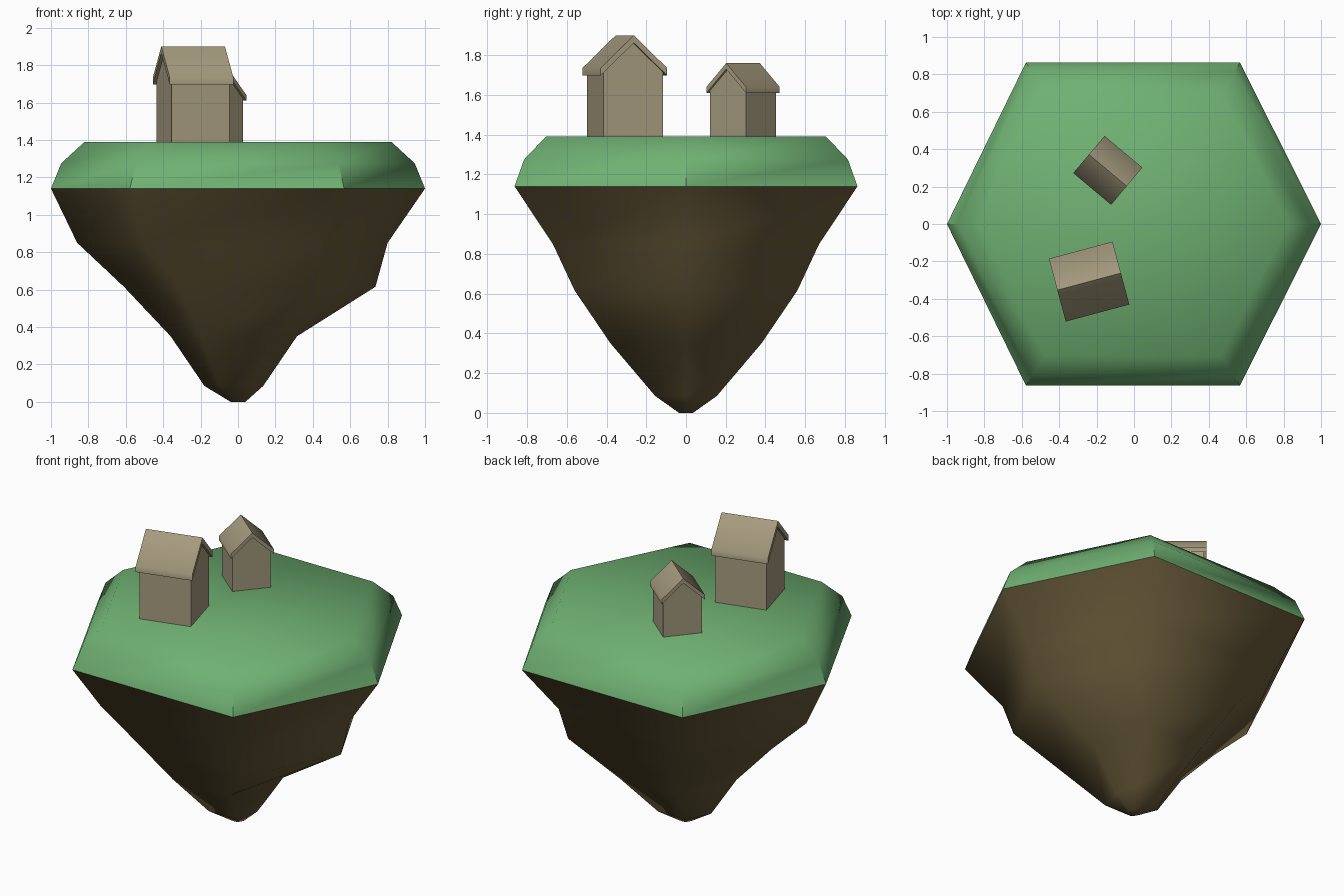
import bpy
from math import radians
from mathutils import Matrix

if "Cube" in bpy.data.objects:
    bpy.data.objects.remove(bpy.data.objects["Cube"])


def material(name, rgb):
    m = bpy.data.materials.new(name)
    m.diffuse_color = (*rgb, 1)
    m.use_nodes = True
    m.node_tree.nodes["Principled BSDF"].inputs["Base Color"].default_value = m.diffuse_color
    return m


GRASS = material("grass_green", (0.16, 0.44, 0.17))
ROCK = material("rock_brown", (0.135, 0.10, 0.04))
HOUSE = material("house_tan", (0.38, 0.33, 0.21))


def make(name, verts, faces, mat, angle):
    me = bpy.data.meshes.new(name)
    me.from_pydata(verts, [], faces)
    me.materials.append(mat)
    ob = bpy.data.objects.new(name, me)
    bpy.context.collection.objects.link(ob)
    bpy.ops.object.select_all(action='DESELECT')
    ob.select_set(True)
    bpy.context.view_layer.objects.active = ob
    bpy.ops.object.shade_smooth_by_angle(angle=radians(angle))
    return ob


def hex_ring(z, left, right, y, cl, cr):
    # counter-clockwise hexagon from its side points and corner positions
    return [(right, 0, z), (cr, y, z), (-cl, y, z),
            (-left, 0, z), (-cl, -y, z), (cr, -y, z)]


def hex_loft(name, rings, mat, angle, cap):
    # rings run from bottom to top
    verts = [v for r in rings for v in hex_ring(*r)]
    faces = []
    for k in range(len(rings) - 1):
        for i in range(6):
            j = (i + 1) % 6
            faces.append((k * 6 + i, k * 6 + j, k * 6 + 6 + j, k * 6 + 6 + i))
    if cap == "top":
        faces.append(tuple(range(len(verts) - 6, len(verts))))
    else:
        faces.append(tuple(range(5, -1, -1)))
    return make(name, verts, faces, mat, angle)


# rock underside, with a bulge on the right
hex_loft("rock", [
    (0.00, 0.04, 0.04, 0.035, 0.02, 0.02),
    (0.085, 0.18, 0.135, 0.155, 0.10, 0.09),
    (0.35, 0.36, 0.315, 0.38, 0.20, 0.20),
    (0.615, 0.61, 0.735, 0.56, 0.32, 0.45),
    (0.85, 0.86, 0.80, 0.67, 0.51, 0.44),
    (1.14, 1.0, 1.0, 0.863, 0.578, 0.567)], ROCK, 75, "bottom")

# grass cap with bevelled rim
hex_loft("grass", [
    (1.14, 1.0, 1.0, 0.863, 0.578, 0.567),
    (1.275, 0.945, 0.945, 0.815, 0.545, 0.537),
    (1.39, 0.82, 0.82, 0.705, 0.475, 0.467)], GRASS, 47, "top")


def prism(name, profile, half, mat, angle, place):
    # extrude a y-z profile along the ridge direction
    n = len(profile)
    verts = [(s * half, y, z) for s in (-1, 1) for y, z in profile]
    faces = [(i, (i + 1) % n, n + (i + 1) % n, n + i) for i in range(n)]
    faces = [f[::-1] for f in faces]
    faces += [tuple(range(n)), tuple(range(2 * n - 1, n - 1, -1))]
    ob = make(name, verts, faces, mat, angle)
    ob.data.transform(place)
    return ob


def house(name, centre, turn, wx, wy, rx, ry, ridge, eave, thick):
    place = (Matrix.Translation((*centre, 0)) @
             Matrix.Rotation(radians(turn), 4, 'Z'))
    slope = (ridge - eave) / ry
    peak = ridge - thick
    shoulder = peak - slope * wy
    # walls with gable ends
    prism(name + "_walls",
          [(-wy, 1.38), (-wy, shoulder), (0, peak), (wy, shoulder), (wy, 1.38)],
          wx, HOUSE, 30, place)
    # folded roof slab
    prism(name + "_roof",
          [(-ry, eave - thick), (-ry, eave), (0, ridge),
           (ry, eave), (ry, eave - thick), (0, peak)],
          rx, HOUSE, 50, place)


house("large_house", (-0.24, -0.308), 15, 0.16, 0.155,
      0.176, 0.174, 1.90, 1.735, 0.038)
house("small_house", (-0.14, 0.287), -40, 0.118, 0.118,
      0.132, 0.13, 1.76, 1.64, 0.03)

# face all normals outward
for ob in bpy.context.scene.objects:
    bpy.context.view_layer.objects.active = ob
    bpy.ops.object.mode_set(mode='EDIT')
    bpy.ops.mesh.select_all(action='SELECT')
    bpy.ops.mesh.normals_make_consistent(inside=False)
    bpy.ops.object.mode_set(mode='OBJECT')
